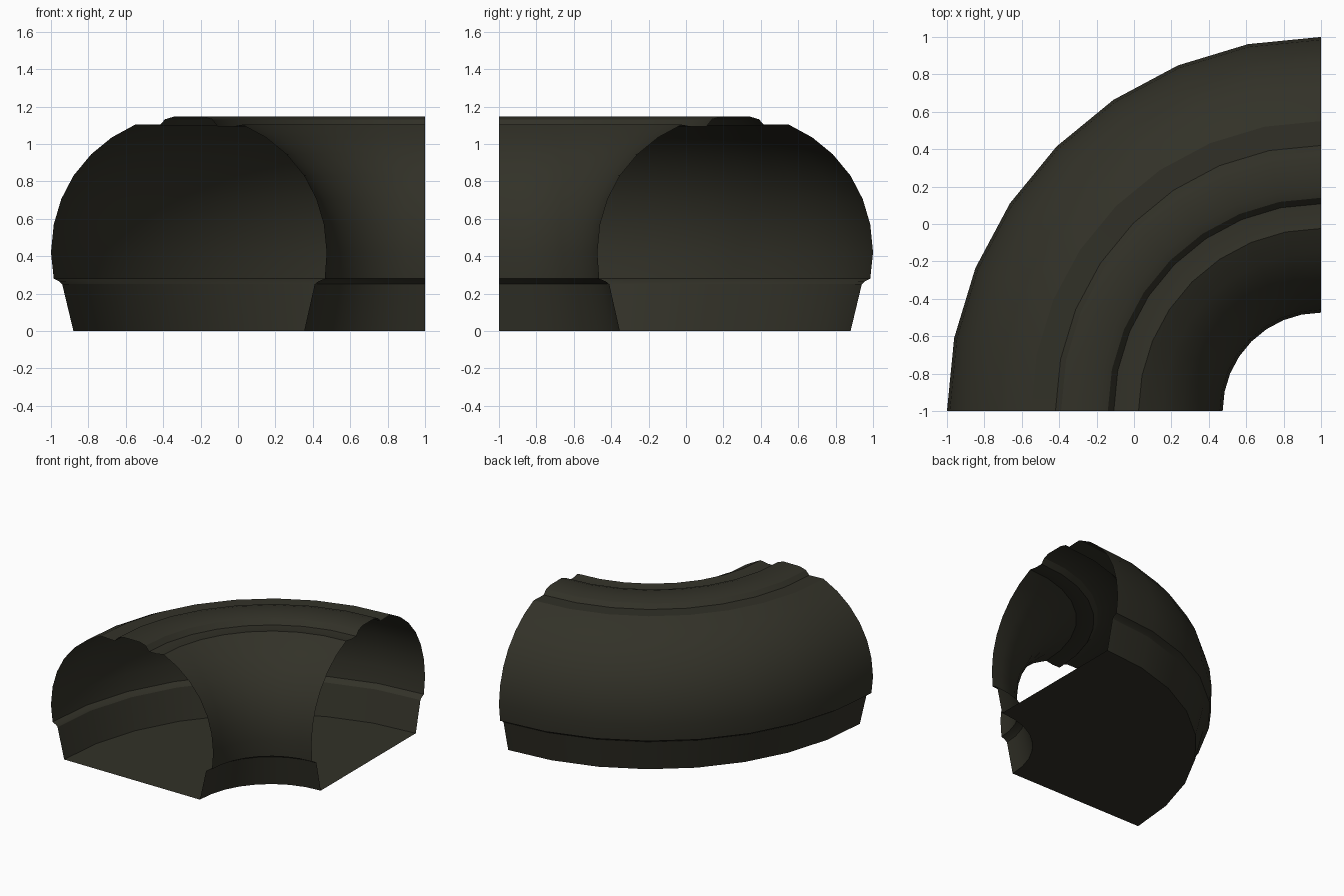
import bpy, bmesh, math

if "Cube" in bpy.data.objects:
    bpy.data.objects.remove(bpy.data.objects["Cube"])

# One dark olive-grey material
mat = bpy.data.materials.new("dark olive grey")
mat.diffuse_color = (0.032, 0.031, 0.021, 1)
mat.use_nodes = True
mat.node_tree.nodes["Principled BSDF"].inputs["Base Color"].default_value = mat.diffuse_color

# Cross-section at the front end (x, z), outer foot over the crown to the inner foot
profile = [
    (-0.88, 0.0), (-0.94, 0.25), (-0.955, 0.265), (-0.985, 0.28),
    (-1.0, 0.42), (-0.985, 0.57), (-0.945, 0.705), (-0.88, 0.83),
    (-0.785, 0.945), (-0.675, 1.035), (-0.55, 1.103),
    (-0.42, 1.098), (-0.39, 1.132), (-0.335, 1.148),
    (-0.19, 1.148), (-0.14, 1.132), (-0.108, 1.092), (-0.04, 1.092), (0.024, 1.103),
    (0.149, 1.035), (0.259, 0.945), (0.354, 0.83), (0.419, 0.705),
    (0.459, 0.57), (0.474, 0.42), (0.464, 0.28), (0.429, 0.265),
    (0.41, 0.25), (0.354, 0.0),
]
CENTRE = (1.0, -1.0)   # axis of the bend
STEPS = 8

# Sweep the section through a quarter turn, leaving both ends open
bm = bmesh.new()
rings = []
for i in range(STEPS + 1):
    a = math.pi / 2 * i / STEPS
    rings.append([bm.verts.new((CENTRE[0] - (1 - x) * math.cos(a),
                                CENTRE[1] + (1 - x) * math.sin(a), z))
                  for x, z in profile])
n = len(profile)
for r0, r1 in zip(rings, rings[1:]):
    for j in range(n):          # the wrap-around quad is the flat floor
        k = (j + 1) % n
        bm.faces.new((r0[j], r0[k], r1[k], r1[j]))

# Make the faces point outward (floor must face down)
bm.normal_update()
floor = min(bm.faces, key=lambda f: f.calc_center_median().z)
if floor.normal.z > 0:
    bmesh.ops.reverse_faces(bm, faces=bm.faces[:])

mesh = bpy.data.meshes.new("curved_tunnel")
bm.to_mesh(mesh)
bm.free()
mesh.materials.append(mat)
obj = bpy.data.objects.new("curved_tunnel", mesh)
bpy.context.collection.objects.link(obj)

# Smooth shading with crisp shoulder and skirt edges
bpy.context.view_layer.objects.active = obj
obj.select_set(True)
bpy.ops.object.shade_smooth_by_angle(angle=math.radians(30))
